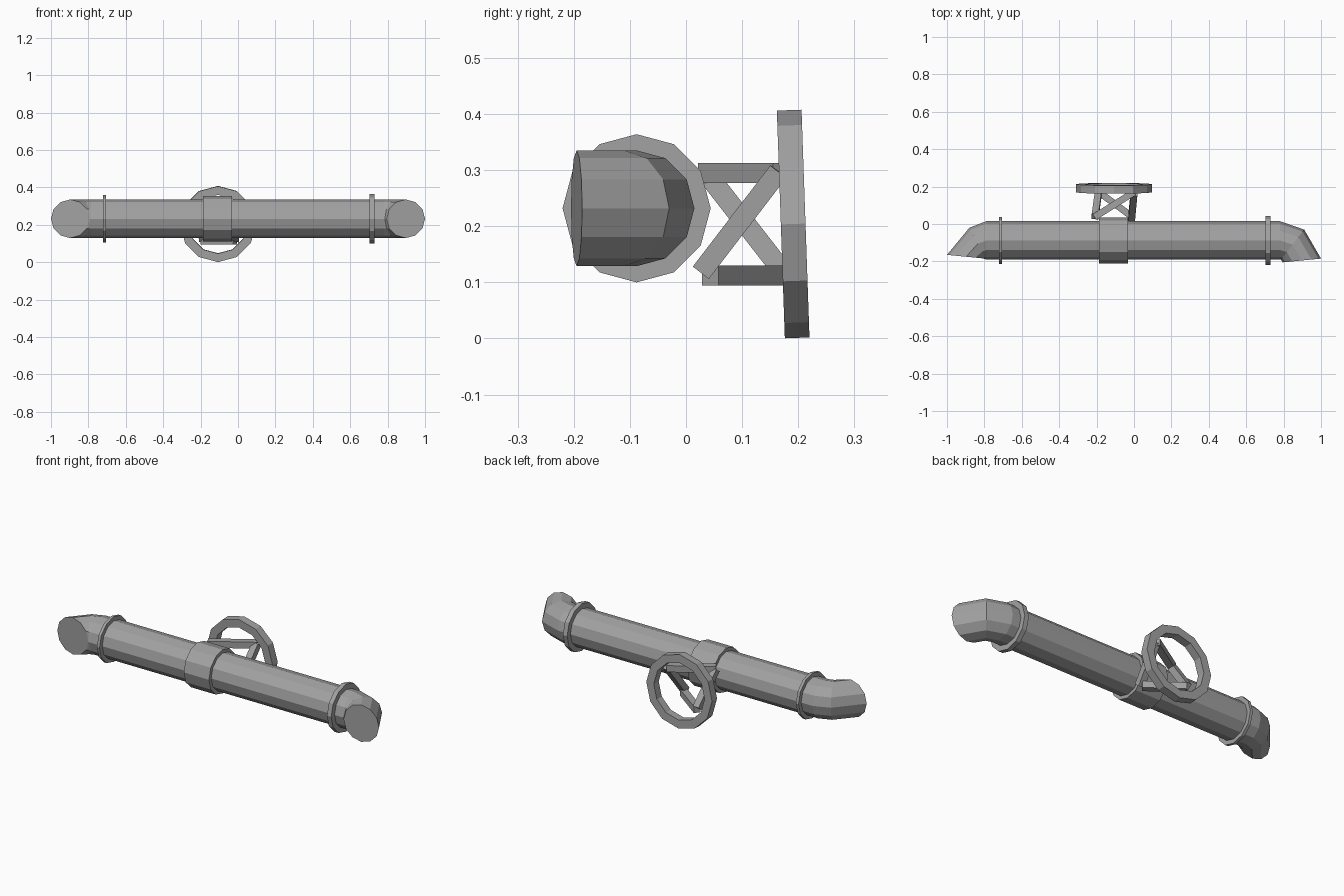
import bpy, bmesh, math
from mathutils import Vector, Matrix

old = bpy.data.objects.get("Cube")
if old:
    bpy.data.objects.remove(old, do_unlink=True)

SIDES = 12
AXIS_Y, AXIS_Z = -0.088, 0.232

gray = bpy.data.materials.new("pipe_gray")
color = (0.36, 0.36, 0.36, 1)
gray.diffuse_color = color
gray.use_nodes = True
gray.node_tree.nodes["Principled BSDF"].inputs["Base Color"].default_value = color


def finish(name, bm):
    bmesh.ops.recalc_face_normals(bm, faces=bm.faces)
    mesh = bpy.data.meshes.new(name)
    bm.to_mesh(mesh)
    bm.free()
    mesh.materials.append(gray)
    obj = bpy.data.objects.new(name, mesh)
    bpy.context.collection.objects.link(obj)
    return obj


def loft(bm, loops, closed=False):
    rings = [[bm.verts.new(p) for p in loop] for loop in loops]
    pairs = list(zip(rings, rings[1:]))
    if closed:
        pairs.append((rings[-1], rings[0]))
    else:
        bm.faces.new(rings[0])
        bm.faces.new(rings[-1])
    for a, b in pairs:
        for i in range(len(a)):
            j = (i + 1) % len(a)
            bm.faces.new((a[i], a[j], b[j], b[i]))


def band(name, x, width, radius):
    # Short twelve-sided sleeve around the pipe
    bm = bmesh.new()
    place = Matrix.Translation((x, AXIS_Y, AXIS_Z)) @ Matrix.Rotation(math.pi / 2, 4, 'Y')
    bmesh.ops.create_cone(bm, cap_ends=True, segments=SIDES, radius1=radius,
                          radius2=radius, depth=width, matrix=place)
    return finish(name, bm)


def bar(name, start, end, size=0.036):
    # Square bar between two points
    start, end = Vector(start), Vector(end)
    along = (end - start).normalized()
    # Keep one pair of sides level with the world axes
    ref = Vector((0, 0, 1)) if abs(along.z) < 0.1 else Vector((1, 0, 0))
    u = along.cross(ref).normalized()
    v = along.cross(u)
    h = size / 2
    corners = [u * h + v * h, v * h - u * h, -u * h - v * h, u * h - v * h]
    bm = bmesh.new()
    loft(bm, [[p + c for c in corners] for p in (start, end)])
    return finish(name, bm)


# Pipe with an elbow at each end: outer and inner edge of every section
sections = [
    ((-1.0, -0.165), (-0.795, -0.185)),
    ((-0.88, -0.02), (-0.79, -0.19)),
    ((-0.79, 0.015), (-0.785, -0.19)),
    ((0.78, 0.015), (0.78, -0.19)),
    ((0.91, -0.03), (0.785, -0.19)),
    ((1.0, -0.185), (0.795, -0.205)),
]
loops = []
for outer, inner in sections:
    outer, inner = Vector((*outer, AXIS_Z)), Vector((*inner, AXIS_Z))
    mid, reach = (outer + inner) / 2, (outer - inner) / 2
    loops.append([mid + reach * math.cos(a) + Vector((0, 0, 0.103 * math.sin(a)))
                  for a in (math.tau * i / SIDES for i in range(SIDES))])
pipe = bmesh.new()
loft(pipe, loops)
finish("pipe", pipe)

# Flanges and central collar
band("right_flange", -0.713, 0.016, 0.126)
band("left_flange", 0.716, 0.026, 0.132)
band("collar", -0.11, 0.155, 0.122)

# Handwheel: square section swept round, leaning slightly
wheel = bmesh.new()
section = [(0.203, -0.022), (0.203, 0.022), (0.157, 0.022), (0.157, -0.022)]
loft(wheel, [[Vector((r * math.sin(a), y, r * math.cos(a))) for r, y in section]
             for a in (math.tau * i / SIDES for i in range(SIDES))], closed=True)
bmesh.ops.transform(wheel, verts=wheel.verts,
                    matrix=Matrix.Translation((-0.107, 0.191, 0.204))
                    @ Matrix.Rotation(0.035, 4, 'X'))
finish("handwheel", wheel)

# Four slanting bars joining collar to wheel
bar("top_bar", (-0.212, 0.037, 0.295), (0.0, 0.17, 0.295))
bar("bottom_bar", (-0.015, 0.043, 0.112), (-0.19, 0.172, 0.112))
bar("left_bar", (-0.013, 0.027, 0.118), (0.0, 0.165, 0.298))
bar("right_bar", (-0.208, 0.04, 0.29), (-0.19, 0.172, 0.12))
